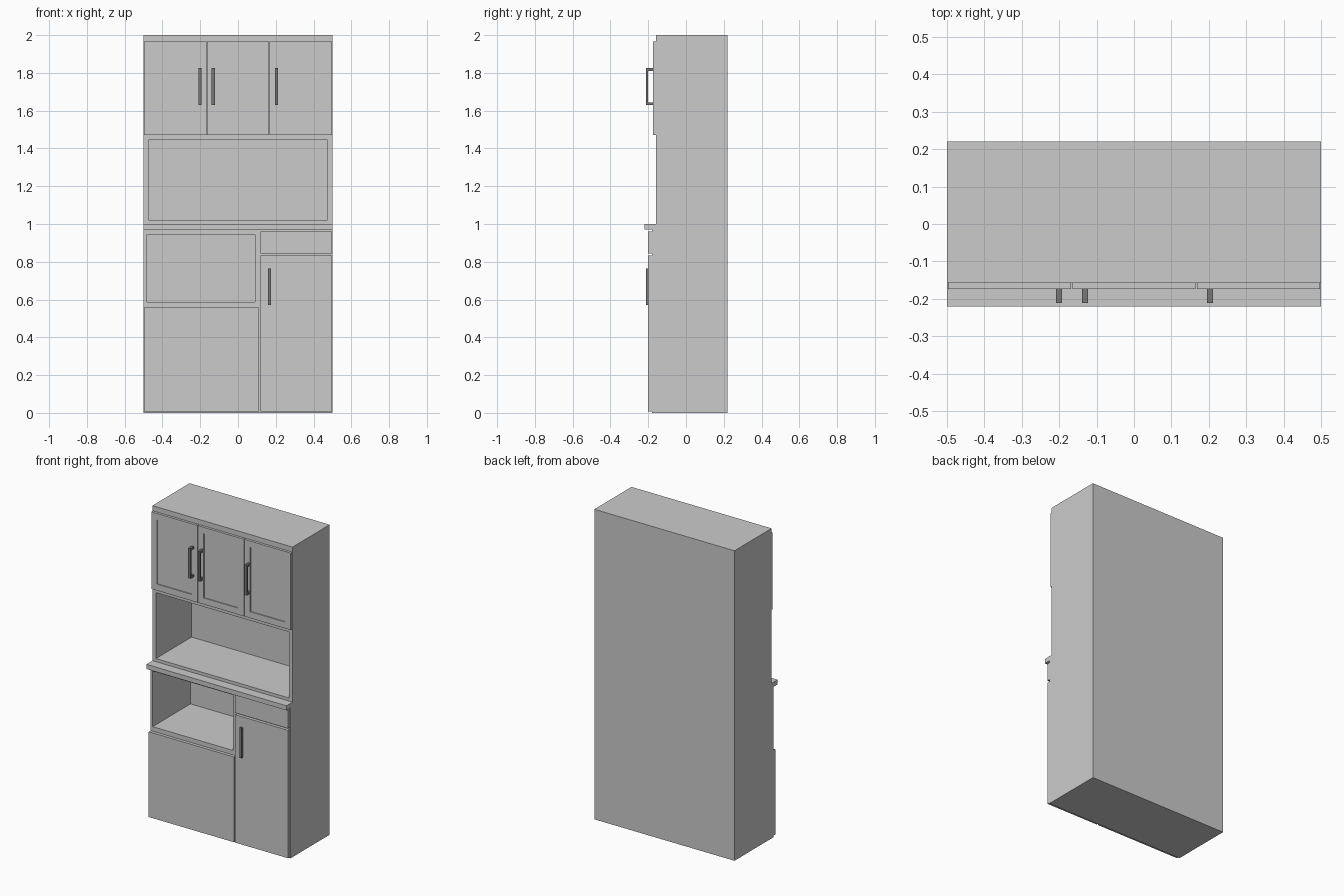
import bpy, bmesh

if "Cube" in bpy.data.objects:
    bpy.data.objects.remove(bpy.data.objects["Cube"])


def material(name, value):
    m = bpy.data.materials.new(name)
    m.diffuse_color = (value, value, value, 1)
    m.use_nodes = True
    m.node_tree.nodes["Principled BSDF"].inputs["Base Color"].default_value = m.diffuse_color
    return m


GREY = material("light grey", 0.6)
DARK = material("dark grey", 0.19)


def finish(name, bm, mat):
    bmesh.ops.recalc_face_normals(bm, faces=bm.faces[:])
    me = bpy.data.meshes.new(name)
    bm.to_mesh(me)
    bm.free()
    me.materials.append(mat)
    ob = bpy.data.objects.new(name, me)
    bpy.context.collection.objects.link(ob)
    return ob


def add_box(bm, x, y, z):
    verts = bmesh.ops.create_cube(bm, size=1)["verts"]
    for v in verts:
        v.co = [(r[0] + r[1]) / 2 + c * (r[1] - r[0]) for r, c in zip((x, y, z), v.co)]


def box(name, x, y, z, mat=GREY):
    bm = bmesh.new()
    add_box(bm, x, y, z)
    return finish(name, bm, mat)


def extrude_x(name, profile, x0, x1, mat):
    """Extrude a (y, z) outline along x."""
    bm = bmesh.new()
    face = bm.faces.new([bm.verts.new((x0, y, z)) for y, z in profile])
    new = bmesh.ops.extrude_face_region(bm, geom=[face])["geom"]
    bmesh.ops.translate(bm, vec=(x1 - x0, 0, 0),
                        verts=[g for g in new if isinstance(g, bmesh.types.BMVert)])
    return finish(name, bm, mat)


def panel_door(name, x, y, z):
    """Door with a shallow recessed centre panel."""
    bm = bmesh.new()
    add_box(bm, x, y, z)
    bm.normal_update()
    front = [min(bm.faces, key=lambda f: f.calc_center_median().y)]
    bmesh.ops.inset_region(bm, faces=front, thickness=0.058)
    bmesh.ops.inset_region(bm, faces=front, thickness=0.0005, depth=-0.006)
    return finish(name, bm, GREY)


# carcass: stepped side profile with two open niches
carcass = extrude_x("carcass", [(-0.18, 0), (0.22, 0), (0.22, 2), (-0.158, 2),
                                (-0.158, 0.97), (-0.18, 0.97)], -0.5, 0.5, GREY)
niches = [box("upper_niche_cutter", (-0.475, 0.475), (-0.3, 0.205), (1.02, 1.445)),
          box("lower_niche_cutter", (-0.483, 0.09), (-0.3, 0.205), (0.587, 0.945))]
bpy.context.view_layer.objects.active = carcass
for cutter in niches:
    cutter.hide_render = True
    mod = carcass.modifiers.new("niche", 'BOOLEAN')
    mod.operation = 'DIFFERENCE'
    mod.solver = 'EXACT'
    mod.object = cutter
    bpy.ops.object.modifier_apply(modifier=mod.name)
    bpy.data.objects.remove(cutter)

# projecting worktop edge
box("worktop_edge", (-0.5, 0.5), (-0.22, -0.158), (0.97, 1.0))

# upper doors
for i, x in enumerate([(-0.497, -0.168), (-0.164, 0.164), (0.168, 0.497)]):
    panel_door(f"upper_door_{i + 1}", x, (-0.174, -0.158), (1.47, 1.967))

# lower fronts
box("lower_left_front", (-0.497, 0.11), (-0.2, -0.18), (0.008, 0.558))
box("lower_right_door", (0.12, 0.497), (-0.2, -0.18), (0.008, 0.833))
box("drawer_front", (0.12, 0.497), (-0.2, -0.18), (0.845, 0.96))


# bracket handles
def handle(name, x, z0, z1, y_base):
    yf, t = -0.211, 0.014
    outline = [(y_base, z0), (yf, z0), (yf, z1), (y_base, z1),
               (y_base, z1 - t), (yf + t * 0.7, z1 - t),
               (yf + t * 0.7, z0 + t), (y_base, z0 + t)]
    extrude_x(name, outline, x - 0.008, x + 0.008, DARK)


for i, x in enumerate((-0.2, -0.131, 0.203)):
    handle(f"upper_handle_{i + 1}", x, 1.63, 1.825, -0.174)
box("lower_handle", (0.158, 0.174), (-0.211, -0.2), (0.57, 0.765), DARK)
